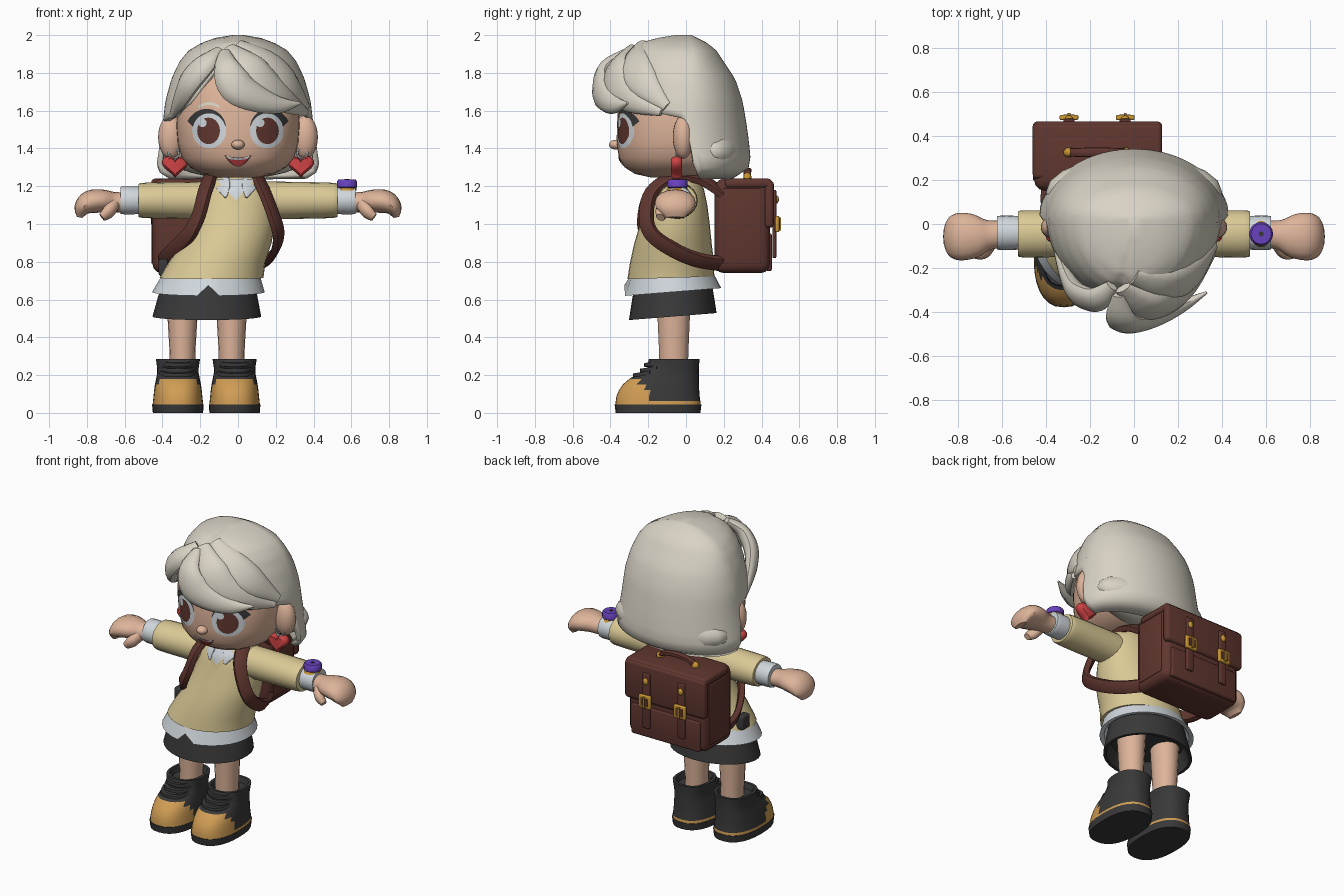
import bpy, bmesh, math
from mathutils import Vector
from mathutils.bvhtree import BVHTree

if "Cube" in bpy.data.objects:
    bpy.data.objects.remove(bpy.data.objects["Cube"])

def material(name, r, g, b):
    m = bpy.data.materials.new(name)
    m.diffuse_color = [((c / 255 + 0.055) / 1.055) ** 2.4 for c in (r, g, b)] + [1]
    m.use_nodes = True
    m.node_tree.nodes["Principled BSDF"].inputs["Base Color"].default_value = m.diffuse_color
    return m

HAIR = material("pale_hair", 217, 211, 197)
SKIN = material("skin", 222, 180, 154)
KNIT = material("cream_knit", 219, 202, 150)
WHITE = material("cool_white", 208, 215, 220)
BLACK = material("charcoal", 57, 57, 58)
TAN = material("tan_leather", 208, 157, 84)
BROWN = material("brown_leather", 96, 54, 47)
RED = material("red", 205, 66, 68)
PURPLE = material("purple", 104, 66, 190)
GOLD = material("gold", 200, 150, 50)

def finish(name, bm, *mats, angle=40):
    bmesh.ops.recalc_face_normals(bm, faces=bm.faces)
    me = bpy.data.meshes.new(name)
    bm.to_mesh(me)
    bm.free()
    for m in mats:
        me.materials.append(m)
    me.shade_smooth()
    me.set_sharp_from_angle(angle=math.radians(angle))
    ob = bpy.data.objects.new(name, me)
    bpy.context.collection.objects.link(ob)
    return ob

def skin_rings(bm, rings, cap=True):
    for a, b in zip(rings, rings[1:]):
        for i in range(len(a)):
            j = (i + 1) % len(a)
            bm.faces.new((a[i], a[j], b[j], b[i]))
    if cap:
        bm.faces.new(rings[0])
        bm.faces.new(rings[-1])

def oval(i, n, p):
    t = 2 * math.pi * i / n
    c, s = math.cos(t), math.sin(t)
    return math.copysign(abs(c) ** (2 / p), c), math.copysign(abs(s) ** (2 / p), s)

def loft(name, rows, *mats, n=28, p=2, tilt=0, angle=40):
    """Stack of ovals; rows are (z, centre x, centre y, half width, half depth)."""
    bm = bmesh.new()
    rings = []
    for z, cx, cy, rx, ry in rows:
        ring = [(oval(i, n, p)) for i in range(n)]
        rings.append([bm.verts.new((cx + u * rx, cy + v * ry, z + tilt * v * ry)) for u, v in ring])
    skin_rings(bm, rings)
    return finish(name, bm, *mats, angle=angle)

def sweep(name, pts, mat, centre, n=12, p=2, steps=4):
    """Tapered band along (x, y, z, half width, half thickness), flat towards a centre."""
    P = [pts[0]] + list(pts) + [pts[-1]]
    path = []
    for k in range(1, len(P) - 2):
        for s in range(steps + (k == len(P) - 3)):
            t = s / steps
            path.append([0.5 * (2 * b + (c - a) * t + (2 * a - 5 * b + 4 * c - d) * t * t
                         + (3 * b - a - 3 * c + d) * t ** 3) for a, b, c, d in zip(*P[k - 1:k + 3])])
    bm = bmesh.new()
    rings = []
    for i, q in enumerate(path):
        o = Vector(q[:3])
        tan = (Vector(path[min(i + 1, len(path) - 1)][:3]) - Vector(path[max(i - 1, 0)][:3])).normalized()
        side = tan.cross(o - Vector(centre)).normalized()
        up = side.cross(tan)
        rings.append([bm.verts.new(o + side * u * q[3] + up * v * q[4])
                      for u, v in (oval(k, n, p) for k in range(n))])
    skin_rings(bm, rings)
    return finish(name, bm, mat)

def box(name, c, size, mat, bevel=0.0):
    bm = bmesh.new()
    bmesh.ops.create_cube(bm, size=1)
    for v in bm.verts:
        v.co = [c[i] + v.co[i] * size[i] for i in range(3)]
    if bevel:
        bmesh.ops.bevel(bm, geom=bm.edges[:], offset=bevel, segments=3, affect='EDGES', profile=0.5)
    return finish(name, bm, mat)

def ball(name, c, size, mat):
    bm = bmesh.new()
    bmesh.ops.create_uvsphere(bm, u_segments=20, v_segments=14, radius=1)
    for v in bm.verts:
        v.co = [c[i] + v.co[i] * size[i] for i in range(3)]
    return finish(name, bm, mat, angle=60)

def plate(name, target, lo, hi, mat, off, nu=20, nv=5):
    """Thin painted patch laid on the front of a target, between two (x, z) curves."""
    tree = BVHTree.FromPolygons([v.co for v in target.data.vertices],
                                [f.vertices[:] for f in target.data.polygons])
    bm = bmesh.new()
    rows = []
    for i in range(nu + 1):
        a, b = Vector(lo(i / nu)), Vector(hi(i / nu))
        row = []
        for j in range(nv + 1):
            x, z = a.lerp(b, j / nv)
            hit = tree.ray_cast(Vector((x, -2, z)), Vector((0, 1, 0)))[0]
            row.append(bm.verts.new((x, (hit.y if hit else -0.1) - off, z)))
        rows.append(row)
    for a, b in zip(rows, rows[1:]):
        for j in range(nv):
            bm.faces.new((a[j], b[j], b[j + 1], a[j + 1]))
    ob = finish(name, bm, mat, angle=80)
    if sum(f.normal.y for f in ob.data.polygons) > 0:
        ob.data.flip_normals()
    return ob

def table(rows, x):
    for a, b in zip(rows, rows[1:]):
        if a[0] <= x <= b[0]:
            t = (x - a[0]) / (b[0] - a[0])
            return [p + (q - p) * t for p, q in zip(a[1:], b[1:])]
    return rows[0][1:] if x < rows[0][0] else rows[-1][1:]

# Head, nose and neck
head = loft("head", [(1.245, 0, -.08, .1, .1), (1.265, 0, -.07, .19, .2), (1.3, 0, -.05, .255, .275),
                     (1.35, 0, -.04, .298, .315), (1.43, 0, -.04, .32, .328), (1.52, 0, -.04, .327, .325),
                     (1.62, 0, -.04, .325, .32), (1.72, 0, -.04, .3, .3), (1.82, 0, -.04, .24, .25),
                     (1.9, 0, -.04, .1, .12)], SKIN, n=40, p=2.2, angle=70)
ball("nose", (0, -.372, 1.42), (.035, .036, .026), SKIN)
loft("neck", [(1.18, 0, -.04, .075, .07), (1.32, 0, -.03, .075, .07)], SKIN)

# Eyes, lashes and brows
def arc(cx, cz, rx, rz, a0, a1, grow0=1, grow1=1):
    def f(u):
        t, g = math.radians(a0 + (a1 - a0) * u), grow0 + (grow1 - grow0) * u
        return cx + rx * g * math.cos(t), cz + rz * g * math.sin(t)
    return f

for s, side in ((-1, "right"), (1, "left")):
    def disc(name, cx, cz, rx, rz, mat, off):
        plate(side + name, head, arc(cx, cz, rx, rz, 180, 360), arc(cx, cz, rx, rz, 180, 0), mat, off)
    ex = s * .153
    disc("_eye_white", ex, 1.495, .09, .094, WHITE, .003)
    disc("_iris", ex + s * .003, 1.493, .06, .07, BROWN, .005)
    disc("_eye_glint", ex - .035, 1.535, .022, .022, WHITE, .007)
    plate(side + "_lashes", head, arc(ex, 1.495, s * .09, .094, 12, 165, .97, .97),
          arc(ex, 1.495, s * .09, .094, 22, 165, 1.38, 1.02), BLACK, .006, nv=3)
    plate(side + "_brow", head, arc(ex, 1.585, .065, .045, 150, 30),
          arc(ex, 1.6, .065, .045, 150, 30), HAIR, .004, nv=2)
    ball(side + "_ear", (s * .355, -.015, 1.46), (.068, .055, .115), SKIN)

# Mouth
def smile(w, z, dip):
    return lambda u: ((2 * u - 1) * w, z - dip * (1 - (2 * u - 1) ** 2))
plate("mouth_line", head, smile(.072, 1.362, .058), smile(.072, 1.366, .014), BROWN, .003)
plate("teeth", head, smile(.062, 1.358, .035), smile(.062, 1.362, .014), WHITE, .005)
plate("tongue", head, smile(.05, 1.345, .037), smile(.05, 1.345, .006), RED, .006)

# Hair shell: columns from crown down to a shaped hairline
profile = [(1.235, .36, .3, .22), (1.25, .395, .3, .265), (1.29, .435, .3, .31), (1.36, .425, .31, .322),
           (1.5, .402, .36, .305), (1.65, .385, .37, .28), (1.77, .352, .365, .24), (1.86, .31, .345, .18),
           (1.92, .26, .31, .14), (1.96, .19, .26, .09), (1.985, .12, .17, .04), (2.0, .03, .08, .01)]
hairline = [(-180, 1.235), (-100, 1.24), (-93, 1.33), (-86, 1.54), (-60, 1.57), (-40, 1.64), (-16, 1.86),
            (-9, 1.84), (0, 1.72), (25, 1.63), (60, 1.59), (86, 1.56), (93, 1.33), (100, 1.24), (180, 1.235)]
bm = bmesh.new()
rings = []
for r in range(21):
    ring = []
    for k in range(96):
        a = -180 + 360 * k / 96
        z = 2 - (2 - table(hairline, a)[0]) * (r / 20) ** 1.6
        w, f, b = table(profile, z)
        g = 1 - .05 * math.exp(-((a + 14) / 7) ** 2)
        c = math.cos(math.radians(a))
        ring.append(bm.verts.new((w * g * math.sin(math.radians(a)), .02 - (f if c > 0 else b) * g * c, z)))
    rings.append(ring)
skin_rings(bm, rings, cap=False)
bm.faces.new(rings[0])
shell = finish("hair_shell", bm, HAIR, angle=60)
mod = shell.modifiers.new("thickness", 'SOLIDIFY')
mod.thickness, mod.offset = .03, -1
ball("hair_nape", (0, .145, 1.385), (.4, .165, .145), HAIR)

# Swept fringe locks
locks = [
    [(-.07, -.32, 1.91, .03, .02), (-.06, -.42, 1.83, .07, .04), (-.01, -.445, 1.73, .095, .05),
     (.1, -.42, 1.665, .075, .045), (.22, -.37, 1.63, .045, .03), (.33, -.31, 1.64, .006, .006)],
    [(-.05, -.29, 1.93, .04, .02), (.05, -.37, 1.83, .1, .04), (.15, -.36, 1.73, .1, .045),
     (.25, -.28, 1.66, .075, .04), (.36, -.13, 1.59, .02, .015)],
    [(0, -.24, 1.95, .04, .02), (.15, -.28, 1.86, .09, .03), (.27, -.23, 1.75, .09, .035),
     (.36, -.1, 1.62, .03, .02)],
    [(-.1, -.28, 1.92, .03, .02), (-.17, -.34, 1.85, .065, .04), (-.25, -.32, 1.76, .075, .045),
     (-.3, -.25, 1.67, .06, .035), (-.35, -.12, 1.57, .02, .015)]]
for i, pts in enumerate(locks):
    sweep("fringe_lock_%d" % (i + 1), pts, HAIR, (0, -.04, 1.6))

# Heart earrings
for s in (-1, 1):
    bm = bmesh.new()
    pts = []
    for i in range(28):
        t = 2 * math.pi * (i + .5) / 28
        pts.append((16 * math.sin(t) ** 3,
                    13 * math.cos(t) - 5 * math.cos(2 * t) - 2 * math.cos(3 * t) - math.cos(4 * t)))
    rings = [[bm.verts.new((s * .333 + x * .0044 * g, y, 1.31 + z * .0041 * g)) for x, z in pts]
             for y, g in ((-.08, .75), (-.07, .93), (-.05, 1), (-.03, .93), (-.02, .75))]
    skin_rings(bm, rings)
    finish("heart_earring", bm, RED)
    bpy.ops.mesh.primitive_torus_add(location=(s * .34, -.05, 1.375), rotation=(math.pi / 2, 0, 0),
                                     major_radius=.027, minor_radius=.006, major_segments=16, minor_segments=6)
    bpy.context.object.name = "earring_loop"
    bpy.context.object.data.materials.append(WHITE)

# Sweater, shirt hem, skirt
torso = loft("sweater", [(.715, -.14, -.08, .275, .23), (.8, -.11, -.075, .255, .222), (.9, -.06, -.07, .238, .205),
                         (1.0, -.03, -.06, .225, .185), (1.1, -.015, -.05, .21, .162), (1.18, -.01, -.05, .19, .145),
                         (1.23, -.01, -.045, .15, .12), (1.265, -.01, -.04, .09, .085)], KNIT, tilt=.03, n=32)
hem = loft("shirt_hem", [(.75, -.14, -.08, .25, .21), (.64, -.157, -.07, .298, .257), (.645, -.157, -.07, .27, .23),
                         (.7, -.15, -.075, .24, .2)], WHITE, n=32, tilt=.08)
for v in hem.data.vertices:
    if v.co.z < .66 and abs(v.co.x + .157) < .02 and v.co.y < -.2:
        v.co.z += .055
loft("skirt", [(.7, -.157, -.07, .24, .2), (.62, -.16, -.07, .262, .215), (.51, -.165, -.07, .288, .232),
               (.51, -.165, -.07, .27, .215), (.6, -.16, -.07, .235, .19)], BLACK, tilt=.08)
box("hip_tag", (-.395, -.03, .77), (.05, .08, .09), BLACK, .012)

# V neck and collar
def vee(w, tip, top):
    return lambda u: ((2 * u - 1) * w - .012, tip + abs(2 * u - 1) * (top - tip))
def level(w, z):
    return lambda u: ((2 * u - 1) * w - .012, z)
plate("neck_rib", torso, vee(.125, 1.09, 1.225), level(.125, 1.228), KNIT, .005)
plate("shirt_front", torso, vee(.1, 1.125, 1.235), level(.1, 1.238), WHITE, .009)
for s in (-1, 1):
    sweep("collar_flap", [(s * .085 - .01, .03, 1.255, .03, .012), (s * .09 - .01, -.07, 1.245, .04, .012),
                          (s * .065 - .01, -.165, 1.2, .042, .012), (s * .055 - .01, -.2, 1.14, .006, .008)],
          WHITE, (0, -.03, 1.1), p=4)

# Arms, hands
SKY = (0, 0, -50)
for s in (-1, 1):
    sweep("sleeve", [(s * .1, -.045, 1.125, .1, .1), (s * .3, -.045, 1.125, .104, .098),
                     (s * .5, -.045, 1.125, .107, .093), (s * .527, -.045, 1.125, .095, .083)], KNIT, SKY, n=20)
    sweep("shirt_cuff", [(s * .5, -.04, 1.125, .07, .068), (s * .535, -.04, 1.125, .077, .074),
                         (s * .615, -.04, 1.125, .077, .074), (s * .62, -.04, 1.125, .066, .062)], WHITE, SKY, n=18)
    sweep("hand", [(s * .59, -.045, 1.115, .06, .052), (s * .66, -.05, 1.115, .068, .055),
                   (s * .72, -.055, 1.122, .098, .06), (s * .785, -.057, 1.115, .108, .062),
                   (s * .825, -.057, 1.08, .095, .045), (s * .838, -.057, 1.035, .05, .015)], SKIN, SKY, n=16)
    sweep("thumb", [(s * .66, -.09, 1.1, .04, .035), (s * .685, -.125, 1.065, .04, .032),
                    (s * .72, -.135, 1.035, .025, .02)], SKIN, (s * .7, 0, 1.2))

# Wrist watch
loft("watch_case", [(z, .577, -.045, r, r) for z, r in ((1.185, .045), (1.195, .054), (1.225, .054), (1.235, .046))],
     PURPLE, n=20)
loft("watch_band", [(1.178, .577, -.045, .05, .06), (1.192, .577, -.045, .05, .05)], GOLD, n=20)
loft("watch_dial", [(1.23, .577, -.045, .012, .012), (1.238, .577, -.045, .012, .012)], BLACK, n=8)

# Legs and boots
for s in (-1, 1):
    cx, bx = -.164 + s * .13, -.168 + s * .15
    loft("leg", [(.2, cx, -.065, .066, .075), (.35, cx, -.065, .07, .08), (.62, cx, -.065, .086, .092)], SKIN, n=18)
    loft("boot_sole", [(0, bx, -.148, .133, .224), (.045, bx, -.148, .137, .23)], BLACK, p=2.4)
    rows = [(.043, -.374, .078, .134), (.062, -.372, .076, .132), (.09, -.368, .072, .129), (.12, -.355, .07, .126),
            (.15, -.335, .069, .122), (.18, -.3, .068, .116), (.21, -.25, .068, .11), (.24, -.205, .068, .11),
            (.285, -.197, .072, .117), (.285, -.18, .055, .1), (.25, -.17, .045, .09)]
    boot = loft("boot", [(z, bx + s * .0, (a + b) / 2, w, (b - a) / 2) for z, a, b, w in rows],
                BLACK, TAN, p=2.4, n=40)
    for f in boot.data.polygons:
        c = f.center
        if c.z < .062 or (c.z < .2 and c.y < -.28 + (.2 - c.z) * .8):
            f.material_index = 1
    for z, y in ((.2, -.262), (.225, -.225), (.255, -.203)):
        sweep("boot_lace", [(bx - .085, y + .075, z + .01, .012, .014), (bx - .045, y + .005, z, .012, .016),
                            (bx + .045, y + .005, z, .012, .016), (bx + .085, y + .075, z + .01, .012, .014)],
              BLACK, (bx, 0, z), n=8, p=4)

# Satchel body, side panels and flap
BX = -.166
box("satchel", (BX, .298, .99), (.575, .295, .5), BROWN, .05)
for s in (-1, 1):
    box("satchel_side_panel", (BX + s * .287, .298, .99), (.012, .2, .4), BROWN, .005)
box("satchel_flap", (BX, .44, 1.105), (.587, .05, .25), BROWN, .02)
box("satchel_lid", (BX, .33, 1.215), (.587, .25, .05), BROWN, .02)
box("satchel_pocket", (BX, .44, .85), (.5, .03, .2), BROWN, .012)
for x in (-.295, -.04):
    box("buckle_strap", (x, .468, 1.0), (.05, .02, .36), BROWN, .006)
    box("buckle_frame", (x, .483, 1.0), (.085, .022, .085), GOLD, .006)
    box("buckle_tongue", (x, .49, 1.0), (.05, .014, .05), BROWN)
    box("buckle_pin", (x, .497, 1.0), (.012, .014, .07), GOLD)
    ball("strap_stud", (x, .478, 1.13), (.018, .014, .022), GOLD)
    ball("handle_stud", (x, .325, 1.245), (.025, .022, .025), GOLD)
sweep("satchel_handle", [(-.3, .325, 1.235, .02, .014), (-.26, .325, 1.27, .02, .014), (-.166, .325, 1.283, .022, .015),
                         (-.07, .325, 1.27, .02, .014), (-.03, .325, 1.235, .02, .014)], BROWN, (BX, .325, 0), p=3)

# Shoulder straps
def strap(name, pts):
    sweep(name, [q + (.04, .02) for q in pts], BROWN, (-.04, -.05, .99), n=12, p=5, steps=5)
strap("right_strap", [(-.15, .2, 1.16), (-.14, .07, 1.24), (-.145, -.06, 1.25), (-.175, -.18, 1.17), (-.21, -.22, 1.04),
                      (-.26, -.2, .945), (-.34, -.08, .865), (-.39, .06, .81), (-.39, .19, .79)])
strap("left_strap", [(.09, .2, 1.16), (.09, .07, 1.24), (.1, -.06, 1.25), (.14, -.18, 1.17), (.19, -.21, 1.04),
                     (.215, -.18, .945), (.2, -.07, .865), (.155, .06, .81), (.09, .19, .79)])
